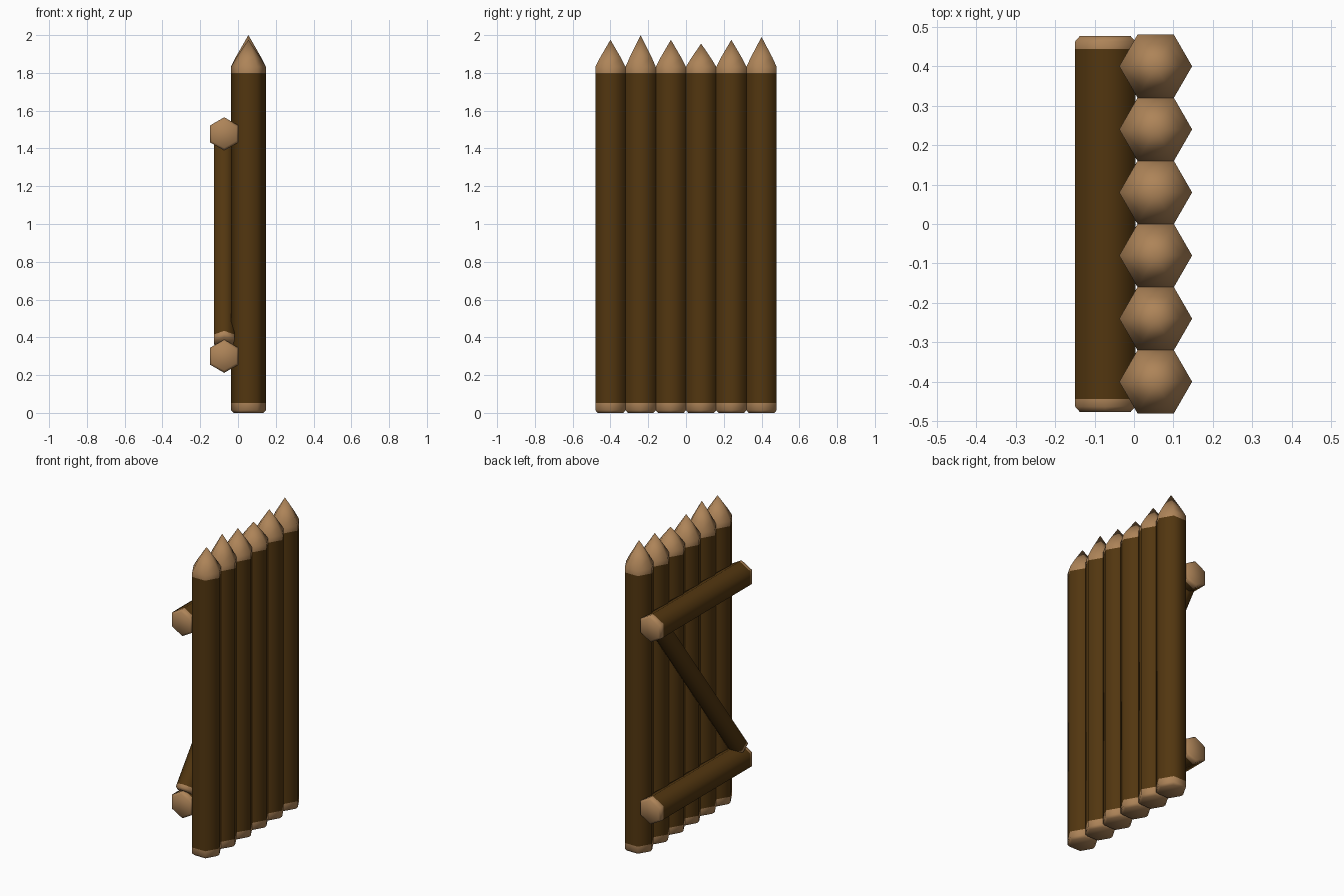
import bpy, bmesh, math
from mathutils import Vector, Matrix

if "Cube" in bpy.data.objects:
    bpy.data.objects.remove(bpy.data.objects["Cube"])


def material(name, color):
    m = bpy.data.materials.new(name)
    m.diffuse_color = (*color, 1)
    m.use_nodes = True
    m.node_tree.nodes["Principled BSDF"].inputs["Base Color"].default_value = m.diffuse_color
    return m


BARK = material("dark bark", (0.085, 0.037, 0.005))
CUT = material("cut wood", (0.42, 0.23, 0.098))


def log(name, rings, matrix, bark_span):
    """Six-sided log from (height, radius) rings; faces outside bark_span are cut wood."""
    bm = bmesh.new()
    loops = []
    for z, r in rings:
        if r == 0:
            loops.append([bm.verts.new((0, 0, z))])
        else:
            loops.append([bm.verts.new((r * math.cos(i * math.pi / 3),
                                        r * math.sin(i * math.pi / 3), z)) for i in range(6)])
    for a, b in zip(loops, loops[1:]):
        for i in range(6):
            j = (i + 1) % 6
            if len(b) == 1:
                bm.faces.new((a[i], a[j], b[0]))
            else:
                bm.faces.new((a[i], a[j], b[j], b[i]))
    bm.faces.new(loops[0][::-1])
    if len(loops[-1]) > 1:
        bm.faces.new(loops[-1])
    for f in bm.faces:
        z = f.calc_center_median().z
        f.material_index = 0 if bark_span[0] < z < bark_span[1] else 1
    bmesh.ops.transform(bm, matrix=matrix, verts=bm.verts)
    bmesh.ops.recalc_face_normals(bm, faces=bm.faces)
    me = bpy.data.meshes.new(name)
    bm.to_mesh(me)
    bm.free()
    me.materials.append(BARK)
    me.materials.append(CUT)
    ob = bpy.data.objects.new(name, me)
    bpy.context.collection.objects.link(ob)
    bpy.ops.object.select_all(action='DESELECT')
    ob.select_set(True)
    bpy.context.view_layer.objects.active = ob
    bpy.ops.object.shade_smooth_by_angle(angle=math.radians(62))
    return ob


def beam(name, start, end, r, bevel=0.014, band=0.033):
    """Log between two points in the y-z plane, flat sides facing x."""
    start, end = Vector(start), Vector(end)
    axis = (end - start).normalized()
    length = (end - start).length
    x = Vector((1, 0, 0))
    side = axis.cross(x)
    # local x (a hexagon corner) points along side, local y along x
    m = Matrix((side, x, axis)).transposed()
    if m.determinant() < 0:
        m = Matrix((-side, x, axis)).transposed()
    m = Matrix.Translation(start) @ m.to_4x4()
    rings = [(0, r - bevel), (bevel, r), (band, r),
             (length - band, r), (length - bevel, r), (length, r - bevel)]
    return log(name, rings, m, (band, length - band))


# Row of sharpened upright posts
R = 0.08 / math.cos(math.pi / 6)
for n, tip in enumerate((1.975, 2.0, 1.975, 1.955, 1.975, 1.99)):
    rings = [(0, R - 0.014), (0.014, R), (0.052, R), (1.8, R), (1.832, R),
             (1.832 + (tip - 1.832) * 0.33, R * 0.70), (tip, 0)]
    log(f"post_{n + 1}", rings, Matrix.Translation((0.055, -0.4 + 0.16 * n, 0)), (0.052, 1.8))

# Horizontal rails on the back of the posts
for name, z in (("lower_rail", 0.3), ("upper_rail", 1.477)):
    beam(name, (-0.073, -0.477, z), (-0.073, 0.477, z), 0.088)

# Diagonal brace between the rails
beam("diagonal_brace", (-0.073, -0.435, 0.37), (-0.073, 0.39, 1.468), 0.063)
